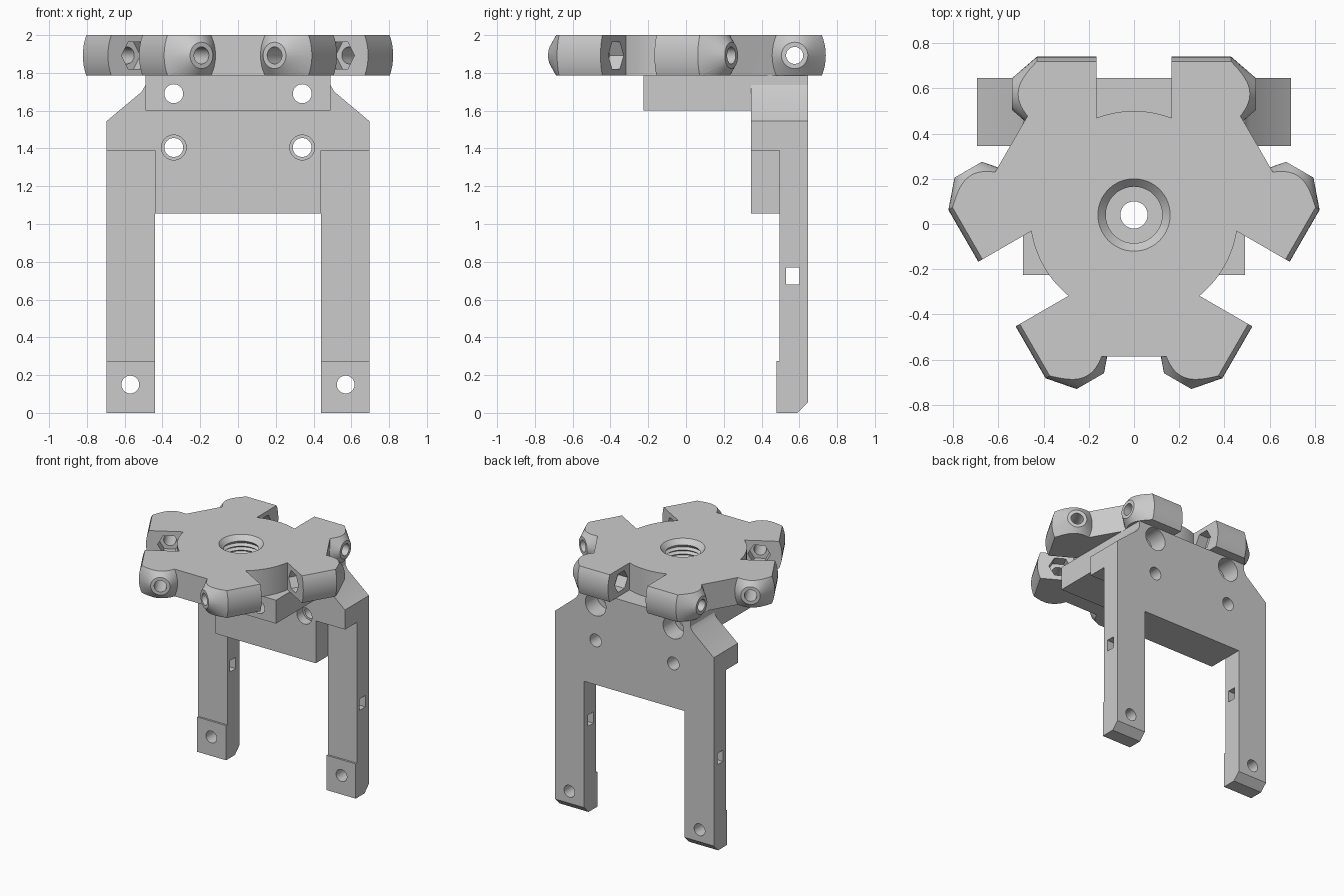
import bpy, bmesh, math
from mathutils import Matrix, Vector

if "Cube" in bpy.data.objects:
    bpy.data.objects.remove(bpy.data.objects["Cube"])

grey = bpy.data.materials.new("plain grey")
grey.use_nodes = True
COLOUR = (0.6, 0.6, 0.6, 1)
grey.diffuse_color = COLOUR
grey.node_tree.nodes["Principled BSDF"].inputs["Base Color"].default_value = COLOUR

BOTTOM, TOP = 1.785, 2.0
MID = (BOTTOM + TOP) / 2
CENTRE_Y = 0.04
ALONG_Y = Matrix.Rotation(-math.pi / 2, 4, "X")


def to_object(name, bm):
    bmesh.ops.recalc_face_normals(bm, faces=bm.faces)
    bmesh.ops.triangulate(bm, faces=bm.faces)
    mesh = bpy.data.meshes.new(name)
    bm.to_mesh(mesh)
    bm.free()
    mesh.materials.append(grey)
    obj = bpy.data.objects.new(name, mesh)
    bpy.context.collection.objects.link(obj)
    return obj


def lathe(rings, matrix, segments=48, phase=0.0):
    """Closed solid from (radius x, radius y, height) rings along local z."""
    bm = bmesh.new()
    loops = []
    for rx, ry, h in rings:
        angles = [phase + math.tau * i / segments for i in range(segments)]
        loops.append([bm.verts.new(matrix @ Vector((rx * math.cos(a), ry * math.sin(a), h)))
                      for a in angles])
    for low, high in zip(loops, loops[1:]):
        for i in range(segments):
            j = (i + 1) % segments
            bm.faces.new((low[i], low[j], high[j], high[i]))
    bm.faces.new(loops[0][::-1])
    bm.faces.new(loops[-1])
    return bm


def rod(radius, start, end, matrix, segments=48, phase=0.0):
    return lathe([(radius, radius, start), (radius, radius, end)], matrix, segments, phase)


def prism(points, start, end, axis):
    """Extrude a 2D outline along the named axis."""
    place = {"x": lambda a, b, d: (d, a, b),
             "y": lambda a, b, d: (a, d, b),
             "z": lambda a, b, d: (a, b, d)}[axis]
    bm = bmesh.new()
    low = [bm.verts.new(place(a, b, start)) for a, b in points]
    high = [bm.verts.new(place(a, b, end)) for a, b in points]
    bm.faces.new(low[::-1])
    bm.faces.new(high)
    for i in range(len(points)):
        j = (i + 1) % len(points)
        bm.faces.new((low[i], low[j], high[j], high[i]))
    return bm


def rectangle(a0, a1, b0, b1):
    return [(a0, b0), (a1, b0), (a1, b1), (a0, b1)]


def combine(obj, bm, operation="DIFFERENCE", solver="EXACT"):
    """Apply a boolean and drop the helper."""
    helper = to_object("helper", bm)
    helper.hide_render = True
    mod = obj.modifiers.new("boolean", "BOOLEAN")
    mod.operation, mod.solver, mod.object = operation, solver, helper
    bpy.context.view_layer.update()
    result = bpy.data.meshes.new_from_object(
        obj.evaluated_get(bpy.context.evaluated_depsgraph_get()))
    obj.modifiers.clear()
    obj.data = result
    bpy.data.objects.remove(helper)


# Hub plate: three sectors, each with a slot between two arms
half = [(0.176, 0.54), (0.42, 0.53), (0.478, 0.426)]
edge = math.asin(0.176 / 0.46)
arc = [(0.46 * math.sin(t), 0.46 * math.cos(t))
       for t in [edge * (i / 8 - 1) for i in range(17)]]
sector = [(-x, y) for x, y in reversed(half)] + arc + half
turns = [Matrix.Translation((0, CENTRE_Y, 0)) @ Matrix.Rotation(-math.tau * k / 3, 4, "Z")
         for k in range(3)]
outline = [(turn @ Vector((x, y, 0))).xy for turn in turns for x, y in sector]
hub = to_object("hub_plate", prism(outline, BOTTOM - 0.2, TOP + 0.2, "z"))

# Arms with tapered ends, then trimmed to the plate thickness
axes = [turn @ Matrix.Translation((0, 0.535, MID)) @ Matrix.Rotation(side * math.pi / 2, 4, "Y")
        for turn in turns for side in (-1, 1)]
for axis in axes:
    combine(hub, lathe([(0.22, 0.165, 0.165), (0.22, 0.165, 0.43), (0.07, 0.07, 0.54)], axis),
            "UNION", "MANIFOLD")
combine(hub, prism(rectangle(-2, 2, -2, 2), BOTTOM, TOP, "z"), "INTERSECT", "MANIFOLD")

# Bolt holes and hexagonal nut pockets in the arms
for axis in axes:
    combine(hub, rod(0.045, 0.14, 0.6, axis), solver="MANIFOLD")
    combine(hub, rod(0.082, 0.155, 0.25, axis, 6, math.pi / 2), solver="MANIFOLD")

# Threaded centre hole with a countersunk rim
thread = [(0.125, BOTTOM - 0.02)]
for i in range(5):
    thread += [(0.125, BOTTOM + 0.01 + i * 0.032), (0.145, BOTTOM + 0.026 + i * 0.032)]
thread += [(0.125, 1.963), (0.16, TOP), (0.16, TOP + 0.02)]
combine(hub, lathe([(r, r, z) for r, z in thread], Matrix.Translation((0, CENTRE_Y, 0)), 64),
        solver="MANIFOLD")

# Bracket: back plate and two legs from one silhouette
right = [(0.49, BOTTOM), (0.49, 1.735), (0.51, 1.70), (0.695, 1.545),
         (0.695, 0), (0.44, 0), (0.44, 1.055)]
bracket = to_object("bracket", prism(right + [(-x, z) for x, z in reversed(right)],
                                     0.345, 0.645, "y"))
leg_front = [(0.2, -0.1), (0.48, -0.1), (0.48, 0.275), (0.495, 0.275), (0.495, 1.39), (0.2, 1.39)]
for side in (-1, 1):
    combine(bracket, prism(leg_front, side * 0.44, side * 0.8, "x"))
combine(bracket, prism([(0.58, -0.01), (0.655, 0.065), (0.7, -0.01)], -0.8, 0.8, "x"))
combine(bracket, prism(rectangle(0.53, 0.60, 0.68, 0.77), -0.8, 0.8, "x"))

# Mounting block under the hub
block = to_object("mounting_block", prism(rectangle(-0.49, 0.49, -0.225, 0.345),
                                          1.6, BOTTOM, "z"))
combine(block, rod(0.06, 1.5, 1.9, Matrix.Translation((0, CENTRE_Y, 0))))

# Screw holes through block, plate and feet
for side in (-1, 1):
    upper = Matrix.Translation((side * 0.34, 0, 1.69)) @ ALONG_Y
    lower = Matrix.Translation((side * 0.34, 0, 1.405)) @ ALONG_Y
    foot = Matrix.Translation((side * 0.57, 0, 0.15)) @ ALONG_Y
    combine(block, rod(0.05, -0.4, 0.5, upper))
    combine(bracket, rod(0.05, 0.2, 0.8, upper))
    combine(bracket, rod(0.09, 0.5, 0.8, upper))
    combine(bracket, rod(0.05, 0.2, 0.8, lower))
    combine(bracket, rod(0.066, 0.2, 0.42, lower))
    combine(bracket, rod(0.047, 0.2, 0.8, foot))

# Smooth round surfaces, keep the edges sharp
for obj in bpy.context.selected_objects:
    obj.select_set(False)
for obj in (hub, bracket, block):
    obj.select_set(True)
bpy.context.view_layer.objects.active = hub
bpy.ops.object.shade_smooth_by_angle(angle=math.radians(25))
